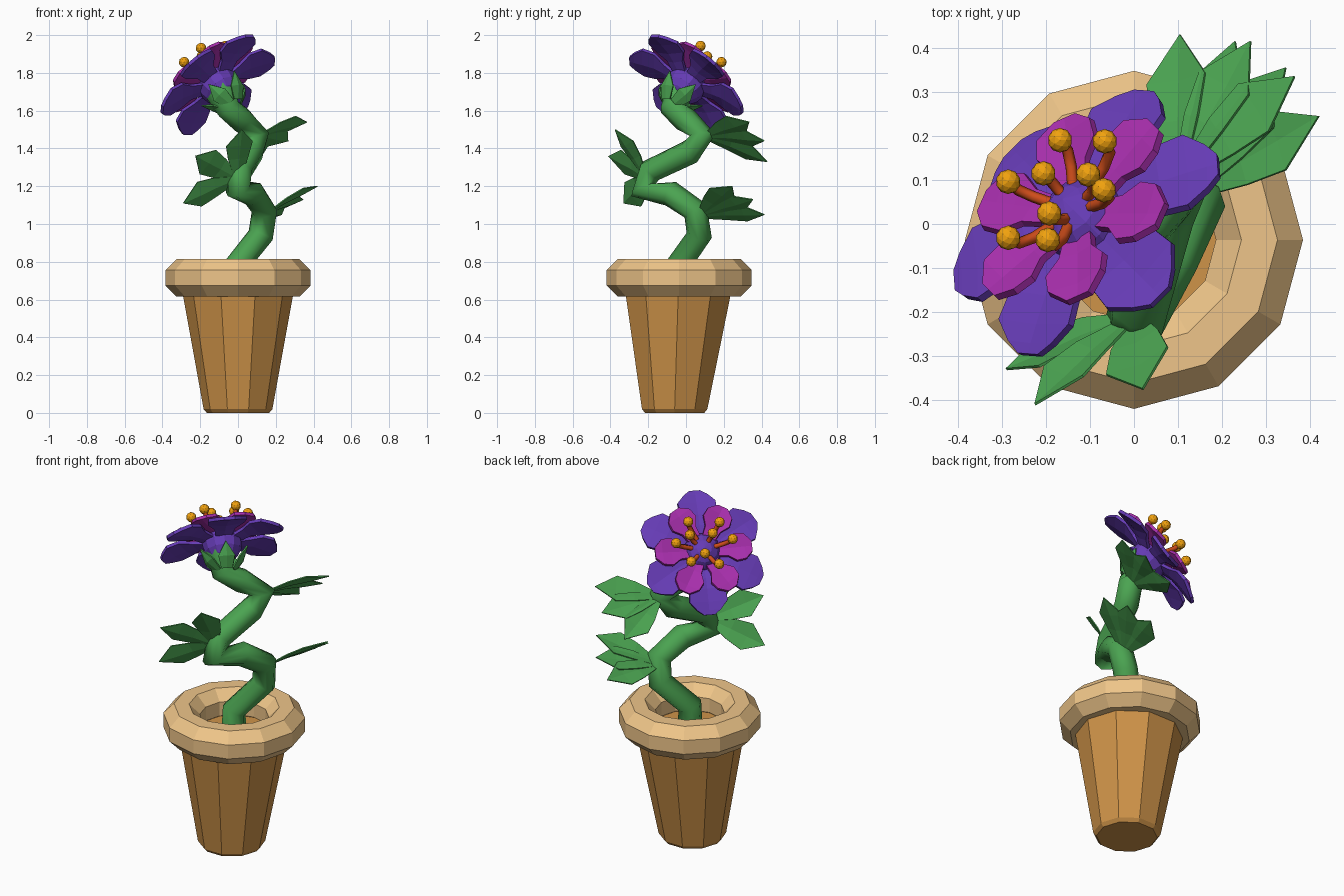
import bpy, bmesh
from math import sin, cos, pi, radians
from mathutils import Vector, Matrix

if "Cube" in bpy.data.objects:
    bpy.data.objects.remove(bpy.data.objects["Cube"])


def material(name, rgb):
    m = bpy.data.materials.new(name)
    m.diffuse_color = [(c / 255) ** 2.2 for c in rgb] + [1]
    m.use_nodes = True
    m.node_tree.nodes["Principled BSDF"].inputs["Base Color"].default_value = m.diffuse_color
    return m


CLAY = material("clay", (205, 146, 74))
RIM = material("rim_clay", (238, 196, 136))
GREEN = material("green", (76, 162, 82))
VIOLET = material("violet", (102, 62, 180))
MAGENTA = material("magenta", (165, 50, 170))
ORANGE = material("orange", (240, 160, 22))
RUST = material("rust", (205, 78, 32))


def finish(name, bm, mat, thick=0):
    bmesh.ops.remove_doubles(bm, verts=bm.verts, dist=0.0005)
    bmesh.ops.recalc_face_normals(bm, faces=bm.faces)
    me = bpy.data.meshes.new(name)
    bm.to_mesh(me)
    bm.free()
    me.materials.append(mat)
    ob = bpy.data.objects.new(name, me)
    bpy.context.collection.objects.link(ob)
    if thick:
        mod = ob.modifiers.new("thickness", 'SOLIDIFY')
        mod.thickness, mod.offset = thick, 0
    return ob


def blade(bm, origin, along, normal, stations):
    """Folded leaf strip: stations are (distance, half width, lift, fold)."""
    along = Vector(along).normalized()
    side = Vector(normal).cross(along).normalized()
    up = along.cross(side)
    prev = None
    for d, w, lift, fold in stations:
        c = Vector(origin) + along * d + up * lift
        row = [bm.verts.new(p) for p in (c - side * w, c + up * fold, c + side * w)]
        if prev:
            for i in (0, 1):
                bm.faces.new((prev[i], prev[i + 1], row[i + 1], row[i]))
        prev = row


def tube(name, paths, radius, mat, res):
    cu = bpy.data.curves.new(name, 'CURVE')
    cu.dimensions = '3D'
    cu.bevel_depth, cu.bevel_resolution, cu.use_fill_caps = radius, res, True
    for path in paths:
        sp = cu.splines.new('POLY')
        sp.points.add(len(path) - 1)
        for p, q in zip(sp.points, path):
            p.co = (q[0], q[1], q[2], 1)
            p.radius = q[3] if len(q) > 3 else 1
    cu.materials.append(mat)
    ob = bpy.data.objects.new(name, cu)
    bpy.context.collection.objects.link(ob)


def rings(bm, sides, profile, closed):
    """Lathe; profile entries are (radius, z, y centre)."""
    loops = [[bm.verts.new((r * cos(2 * pi * i / sides), y + r * sin(2 * pi * i / sides), z))
              for i in range(sides)] for r, z, y in profile]
    n = len(loops)
    for k in range(n if closed else n - 1):
        a, b = loops[k], loops[(k + 1) % n]
        for i in range(sides):
            j = (i + 1) % sides
            bm.faces.new((a[i], a[j], b[j], b[i]))
    if not closed:
        bm.faces.new(loops[0])
        bm.faces.new(loops[-1])


# Pot body, closed at the top as soil
bm = bmesh.new()
rings(bm, 10, [(0.165, 0, -0.06), (0.182, 0.02, -0.06), (0.3, 0.67, -0.04)], False)
finish("pot", bm, CLAY)

# Rounded pot rim
bm = bmesh.new()
rings(bm, 12, [(0.285 + 0.107 * cos(a), 0.715 + 0.107 * sin(a), -0.036)
               for a in (2 * pi * (k + 0.5) / 8 for k in range(8))], True)
finish("pot_rim", bm, RIM)

# Zigzag stem, widening under the flower
tube("stem", [[(0, -0.04, 0.65), (0, -0.035, 0.79), (0.12, 0.07, 0.94), (0.14, 0.05, 1.07),
               (0.08, -0.08, 1.16), (0.0, -0.23, 1.18), (0.01, -0.19, 1.28), (0.07, 0.02, 1.38),
               (0.1, 0.09, 1.47), (0.02, 0.0, 1.55), (-0.05, -0.07, 1.61),
               (-0.095, -0.02, 1.71, 1.35)]], 0.068, GREEN, 2)

# Leaf clusters: base point and three tips each
CLUSTERS = [((0.13, 0.07, 1.04), ((0.42, 0.245, 1.2), (0.345, 0.355, 1.13), (0.23, 0.415, 1.05))),
            ((0.1, 0.1, 1.46), ((0.365, 0.335, 1.54), (0.265, 0.415, 1.44), (0.105, 0.43, 1.33))),
            ((0.0, -0.21, 1.24), ((0.02, -0.375, 1.5), (-0.225, -0.41, 1.36), (-0.29, -0.33, 1.11)))]
for n, (base, tips) in enumerate(CLUSTERS):
    base, tips = Vector(base), [Vector(t) for t in tips]
    normal = (tips[1] - base).cross(tips[2] - tips[0])
    if normal.z < 0:
        normal.negate()
    bm = bmesh.new()
    for t in tips:
        L = (t - base).length
        blade(bm, base, t - base, normal, [(0, 0.015, 0, 0), (L * 0.4, 0.06, 0.015, -0.01),
                                           (L * 0.68, 0.078, 0.015, -0.015), (L, 0, 0, 0)])
    finish(f"leaf_cluster_{n + 1}", bm, GREEN, 0.006)

# Flower frame, tilted towards -x +y
T, K = radians(48), 0.5 ** 0.5
C = Vector((-0.105, 0.0, 1.735))
FX = Vector((-K, -K, 0))
FY = Vector((cos(T) * K, -cos(T) * K, sin(T)))
FN = FX.cross(FY)


def local(x, y, h):
    return C + FX * x + FY * y + FN * h


# Flower heart
bm = bmesh.new()
bmesh.ops.create_uvsphere(bm, u_segments=12, v_segments=8, radius=0.108,
                          matrix=Matrix.Translation(C) @ FN.to_track_quat('Z', 'Y').to_matrix().to_4x4())
finish("flower_heart", bm, VIOLET)

# Two rings of six petals
OUTER = [(0.06, 0.04, 0, 0), (0.15, 0.055, 0.02, -0.01), (0.21, 0.098, 0.025, -0.012),
         (0.28, 0.105, 0.015, -0.012), (0.325, 0.065, 0, -0.005), (0.35, 0.03, -0.01, 0)]
INNER = [(0.06, 0.035, 0, 0), (0.13, 0.045, 0.015, -0.01), (0.175, 0.078, 0.025, -0.015),
         (0.225, 0.072, 0.03, -0.015), (0.265, 0.03, 0.02, 0)]
for name, prof, start, h, mat in (("outer_petals", OUTER, 90, 0.01, VIOLET),
                                  ("inner_petals", INNER, 0, 0.045, MAGENTA)):
    bm = bmesh.new()
    for k in range(6):
        a = radians(start + 60 * k)
        blade(bm, local(0, 0, h), FX * cos(a) + FY * sin(a), FN, prof)
    finish(name, bm, mat, 0.018)

# Sepals cupping the heart from below
bm = bmesh.new()
for k in range(5):
    a = radians(90 + 72 * k)
    out = FX * cos(a) + FY * sin(a)
    blade(bm, local(0, 0, -0.16) + out * 0.045, out * 0.6 + FN, out,
          [(0, 0.03, 0, 0), (0.07, 0.045, 0.012, 0.012), (0.15, 0, 0.015, 0)])
finish("sepals", bm, GREEN, 0.008)

# Stamens: bent stalks with round tips
SPOTS = [(-0.08, 0.135), (0.09, 0.12), (-0.08, 0.06), (0.045, 0.06), (-0.16, 0.02),
         (0.15, 0.02), (-0.09, -0.09), (-0.01, -0.05), (0.06, -0.115)]
paths, bm = [], bmesh.new()
for x, y in SPOTS:
    tip = local(x, y, 0.16)
    paths.append([local(x * 0.4, y * 0.4, 0.08), local(x * 0.72, y * 0.72, 0.1),
                  local(x * 0.95, y * 0.95, 0.125), tip])
    bmesh.ops.create_icosphere(bm, subdivisions=2, radius=0.028, matrix=Matrix.Translation(tip))
finish("stamen_tips", bm, ORANGE)
tube("stamen_stalks", paths, 0.013, RUST, 1)
